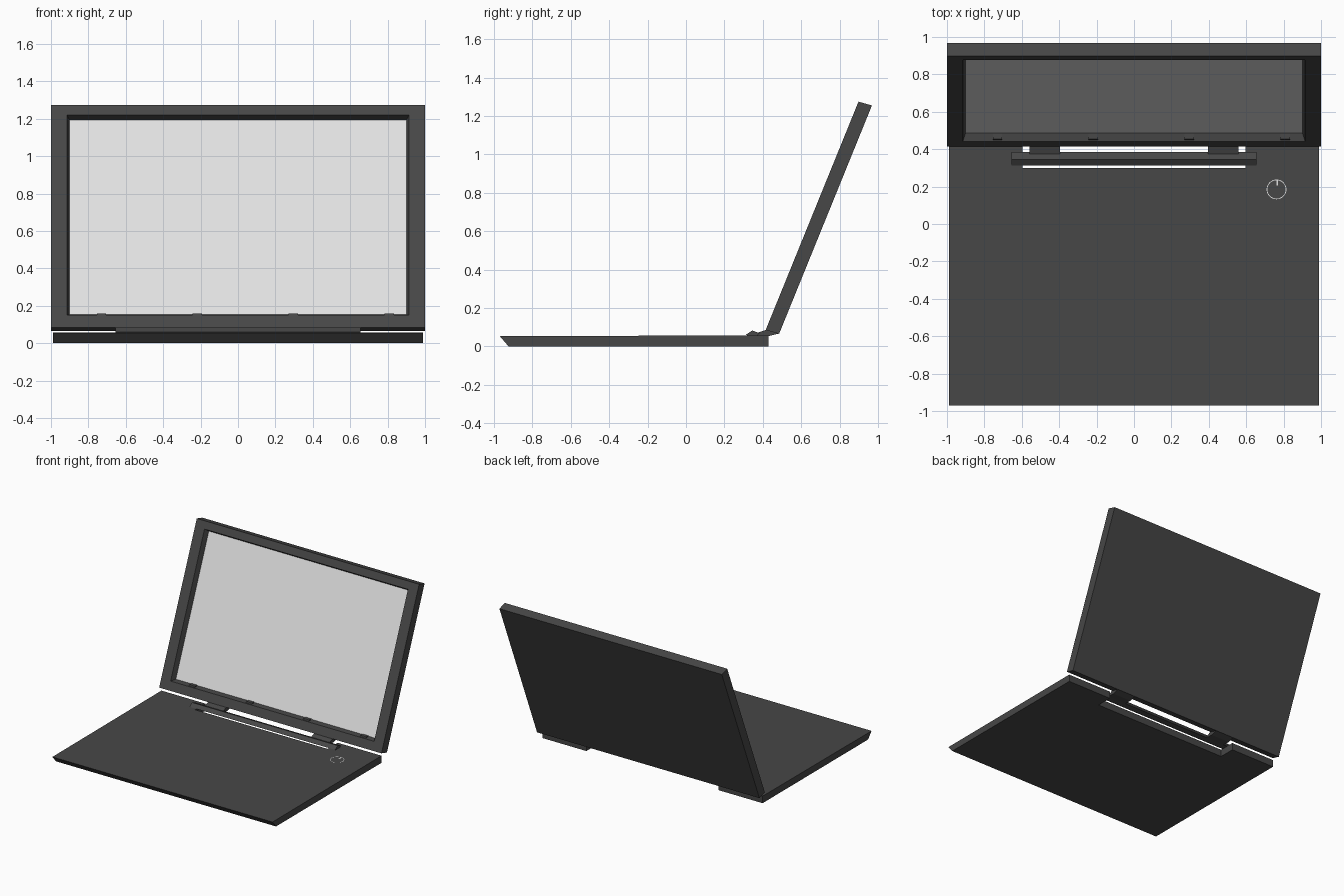
import bpy, bmesh, math
from mathutils import Vector

if "Cube" in bpy.data.objects:
    bpy.data.objects.remove(bpy.data.objects["Cube"])


def material(name, v):
    m = bpy.data.materials.new(name)
    m.diffuse_color = (v, v, v, 1)
    m.use_nodes = True
    m.node_tree.nodes["Principled BSDF"].inputs["Base Color"].default_value = m.diffuse_color
    return m


DARK = material("dark grey plastic", 0.063)
LIGHT = material("light grey screen", 0.76)


def finish(name, bm, *mats):
    bmesh.ops.recalc_face_normals(bm, faces=bm.faces)
    me = bpy.data.meshes.new(name)
    bm.to_mesh(me)
    bm.free()
    for m in mats:
        me.materials.append(m)
    ob = bpy.data.objects.new(name, me)
    bpy.context.collection.objects.link(ob)
    return ob


def loft(bm, rings, cap_ends=True):
    """Bridge successive closed rings of points, return the two end caps."""
    vs = [[bm.verts.new(p) for p in r] for r in rings]
    for a, b in zip(vs, vs[1:]):
        n = len(a)
        for i in range(n):
            bm.faces.new((a[i], a[(i + 1) % n], b[(i + 1) % n], b[i]))
    return [bm.faces.new(vs[0]), bm.faces.new(vs[-1])] if cap_ends else []


def extrude_x(name, profile, x0, x1, mat=DARK):
    bm = bmesh.new()
    loft(bm, [[(x, y, z) for y, z in profile] for x in (x0, x1)])
    return finish(name, bm, mat)


# Base: U-shaped slab with undercut front edge and hinge notch at the back
def top_z(y):
    return 0.056 + 0.003 * y


outline = [(-0.99, -0.97), (0.99, -0.97), (0.99, 0.43), (0.595, 0.43),
           (0.595, 0.30), (-0.595, 0.30), (-0.595, 0.43), (-0.99, 0.43)]
bm = bmesh.new()
loft(bm, [[(x, max(y, -0.925), 0) for x, y in outline],
          [(x, y, top_z(y)) for x, y in outline]])
finish("base", bm, DARK)


# Lid: leaning slab with a sloped recess that holds the display
def lid_point(x, u, t):
    """u runs up the lid front, t runs from front (0) to back (1)."""
    return Vector((x, 0.415 + 0.3766 * u + 0.07 * t,
                   0.085 + 0.9264 * u - 0.02 * t))


def lid_ring(hx, u0, u1, t):
    return [lid_point(x, u, t) for x, u in
            ((-hx, u0), (hx, u0), (hx, u1), (-hx, u1))]


bm = bmesh.new()
caps = loft(bm, [lid_ring(1.0, 0, 1.2845, 1), lid_ring(1.0, 0, 1.2845, 0),
                 lid_ring(0.915, 0.07, 1.225, 0),
                 lid_ring(0.90, 0.085, 1.21, 0.57)])
caps[1].material_index = 1
finish("lid", bm, DARK, LIGHT)

# Small bumpers along the lower edge of the recess
for i in range(4):
    x = -0.73 + 0.513 * i
    bm = bmesh.new()
    loft(bm, [[lid_point(x + s * 0.025, u, t) for u, t in
               ((0.068, 0.1), (0.083, 0.1), (0.09, 0.5), (0.08, 0.5))]
              for s in (-1, 1)])
    finish("bumper", bm, DARK)

# Hinge: long ridged bar and two clips joining it to the lid
extrude_x("hinge_bar", [(0.312, 0.06), (0.345, 0.083), (0.384, 0.068),
                        (0.37, 0.056), (0.33, 0.054)], -0.655, 0.655)
for s in (-1, 1):
    extrude_x("hinge_clip", [(0.36, 0.064), (0.375, 0.072), (0.415, 0.085),
                             (0.485, 0.067), (0.43, 0.053), (0.37, 0.056)],
              s * 0.395, s * 0.56)

# Power button: thin ring and tick, nearly flush with the base
bm = bmesh.new()
cx, cy, n = 0.762, 0.185, 32
rings = []
for r in (0.049, 0.053):
    rings.append([(cx + r * math.cos(2 * math.pi * i / n),
                   cy + r * math.sin(2 * math.pi * i / n), 0.0575)
                  for i in range(n)])
loft(bm, rings, False)
bm.faces.new([bm.verts.new((cx + dx, cy + dy, 0.0575)) for dx, dy in
              ((0, 0.02), (0.008, 0.02), (0.008, 0.05), (0, 0.05))])
ring = finish("power_button_ring", bm, LIGHT)
